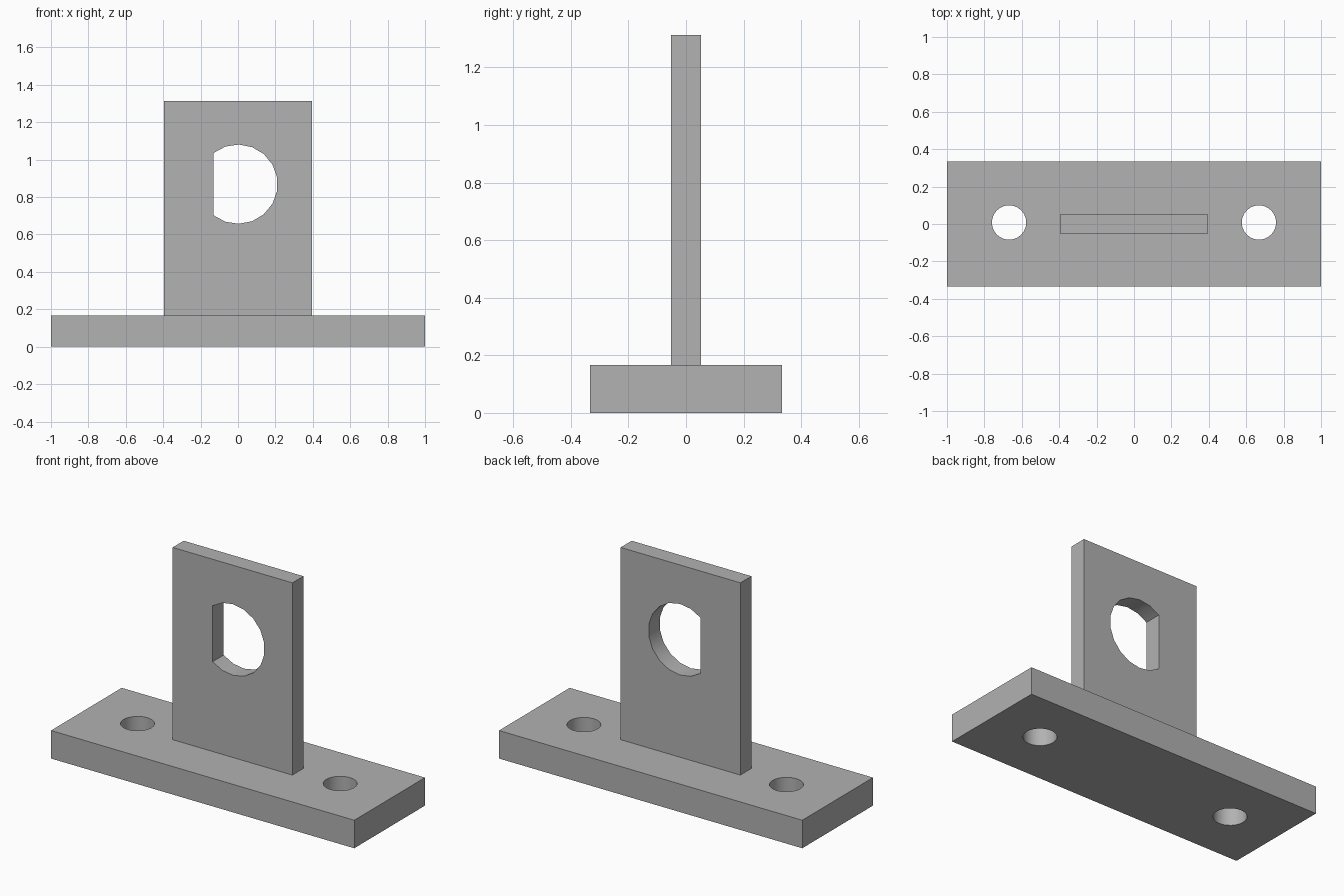
import bpy, bmesh
from math import sin, cos, pi, acos
from mathutils import Matrix, Vector

cube = bpy.data.objects.get("Cube")
if cube:
    bpy.data.objects.remove(cube, do_unlink=True)

grey = bpy.data.materials.new("plain grey")
grey.use_nodes = True
colour = (0.445, 0.445, 0.445, 1)
grey.diffuse_color = colour
grey.node_tree.nodes["Principled BSDF"].inputs["Base Color"].default_value = colour


def rectangle(x0, x1, y0, y1):
    return [(x0, y0), (x1, y0), (x1, y1), (x0, y1)]


def arc(cx, cy, radius, start, end, count):
    """Points from start to end angle, both ends included."""
    angles = [start + (end - start) * i / (count - 1) for i in range(count)]
    return [(cx + radius * cos(a), cy + radius * sin(a)) for a in angles]


def drilled_plate(name, outline, holes, thickness, matrix):
    """Extrude an outline with holes along local z, then place it."""
    bm = bmesh.new()
    for loop in [outline] + holes:
        verts = [bm.verts.new((x, y, 0)) for x, y in loop]
        for i, v in enumerate(verts):
            bm.edges.new((verts[i - 1], v))
    bmesh.ops.triangle_fill(bm, use_beauty=True, use_dissolve=False, edges=bm.edges[:])
    extruded = bmesh.ops.extrude_face_region(bm, geom=bm.faces[:], use_keep_orig=True)
    top = [g for g in extruded["geom"] if isinstance(g, bmesh.types.BMVert)]
    bmesh.ops.translate(bm, verts=top, vec=Vector((0, 0, thickness)))
    bmesh.ops.transform(bm, matrix=matrix, verts=bm.verts[:])
    bmesh.ops.recalc_face_normals(bm, faces=bm.faces[:])
    mesh = bpy.data.meshes.new(name)
    bm.to_mesh(mesh)
    bm.free()
    mesh.materials.append(grey)
    obj = bpy.data.objects.new(name, mesh)
    bpy.context.collection.objects.link(obj)
    bpy.ops.object.select_all(action="DESELECT")
    obj.select_set(True)
    bpy.context.view_layer.objects.active = obj
    bpy.ops.object.shade_smooth_by_angle(angle=pi / 6)
    return obj


base_height = 0.167

# Base plate with a bolt hole at each end
bolt_holes = [arc(side * 0.668, 0.008, 0.092, 0, 2 * pi, 25)[:-1] for side in (-1, 1)]
drilled_plate("base_plate", rectangle(-1, 1, -0.333, 0.333), bolt_holes,
              base_height, Matrix.Identity(4))

# Upright plate with a D-shaped hole, flat towards -x
radius, flat = 0.212, 0.131
half = pi - acos(flat / radius)
d_hole = arc(0, 0.869, radius, -half, half, 14)
upright = Matrix.Translation((0, 0.052, 0)) @ Matrix.Rotation(pi / 2, 4, "X")
drilled_plate("upright_plate", rectangle(-0.395, 0.395, base_height, 1.313), [d_hole],
              0.104, upright)
